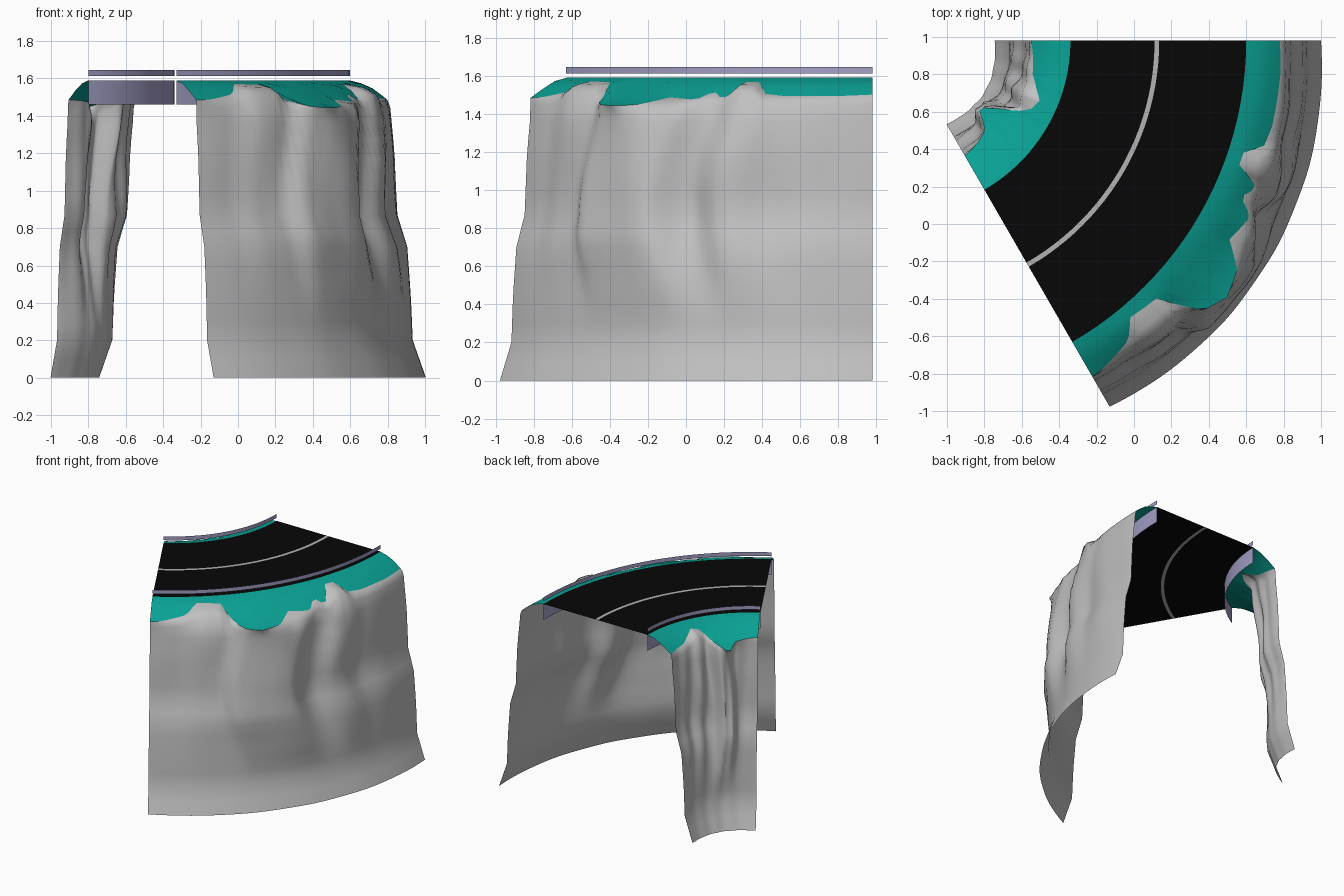
import bpy, bmesh, math

if "Cube" in bpy.data.objects:
    bpy.data.objects.remove(bpy.data.objects["Cube"])

CX, CY = -1.26, 0.98            # centre of the bend
R_IN, R_OUT, Z_ROAD = 0.92, 1.86, 1.59
STEPS = 60                      # one step per degree of the 60 degree bend


def material(name, rgb):
    m = bpy.data.materials.new(name)
    m.diffuse_color = (*rgb, 1)
    m.use_nodes = True
    m.node_tree.nodes["Principled BSDF"].inputs["Base Color"].default_value = m.diffuse_color
    return m


ROCK = material("grey rock", (0.53, 0.53, 0.53))
GRASS = material("teal grass", (0.003, 0.36, 0.30))
ASPHALT = material("black asphalt", (0.002, 0.002, 0.002))
PAINT = material("road paint", (0.45, 0.45, 0.45))
RAIL = material("lavender rail", (0.37, 0.35, 0.57))


def lerp(table, x):
    """Piecewise linear lookup in (x, value) pairs."""
    if x <= table[0][0]:
        return table[0][1]
    for (a, va), (b, vb) in zip(table, table[1:]):
        if x <= b:
            return va + (vb - va) * (x - a) / (b - a)
    return table[-1][1]


def sweep(name, section, mats, mat_rule=lambda j: 0, steps=STEPS, flip=False, angle=45):
    """Sweep section(t) -> [(radius, z), ...] round the bend as an open sheet."""
    bm = bmesh.new()
    rows = []
    for i in range(steps + 1):
        t = 60 * i / steps
        a = -math.radians(t)
        rows.append([bm.verts.new((CX + r * math.cos(a), CY + r * math.sin(a), z))
                     for r, z in section(t)])
    for p, q in zip(rows, rows[1:]):
        for j in range(len(p) - 1):
            loop = [p[j], q[j], q[j + 1], p[j + 1]]
            f = bm.faces.new(loop[::-1] if flip else loop)
            f.material_index = mat_rule(j)
    me = bpy.data.meshes.new(name)
    bm.to_mesh(me)
    bm.free()
    for m in mats:
        me.materials.append(m)
    ob = bpy.data.objects.new(name, me)
    bpy.context.collection.objects.link(ob)
    bpy.context.view_layer.objects.active = ob
    ob.select_set(True)
    bpy.ops.object.shade_smooth_by_angle(angle=math.radians(angle))
    ob.select_set(False)
    return ob


# Road with a painted centre line
sweep("road", lambda t: [(r, Z_ROAD) for r in (R_IN, 1.37, 1.395, R_OUT)],
      [ASPHALT, PAINT], lambda j: 1 if j == 1 else 0, steps=24, flip=True)

# Floating guard rails and road side skirts
for side, r in (("inner", R_IN), ("outer", R_OUT)):
    fl = side == "inner"
    sweep(side + "_guard_rail", lambda t: [(r, 1.613), (r, 1.645)], [RAIL], steps=24, flip=fl)
    sweep(side + "_skirt", lambda t: [(r, 1.46), (r, 1.588)], [RAIL], steps=24, flip=fl)

# Distance of the grass lip from the road edge, by angle
LIP_OUT = [(0, .185), (5, .195), (13, .195), (16, .18), (18, .085), (20.5, .085), (21.5, .20),
           (23, .20), (24.5, .155), (26.5, .25), (31, .21), (34, .33), (38, .375), (41.5, .32),
           (45, .095), (50, .075), (52.5, .165), (58, .21), (60, .22)]
LIP_IN = [(0, .21), (14, .18), (19, .14), (23, .10), (27, .12), (30, .17), (34, .27), (38, .34),
          (41, .345), (46, .255), (52, .23), (60, .21)]
# Bulges of the upper cliff face, by angle
RIB_OUT = [(0, 0), (8, .01), (14, .01), (18, .05), (21, .05), (24, .0), (26.5, .02), (30, .11),
           (34, .12), (38, .12), (42, .10), (44.5, .03), (50, .03), (54, 0), (60, 0)]
RIB_IN = [(0, 0), (14, 0), (22, .01), (30, 0), (35, .09), (41, .09), (46, .02), (60, 0)]
# Grass height by distance from the road, and cliff distance by height
DROP = [(0, 1.59), (.1, 1.565), (.2, 1.49), (.35, 1.445)]
WALL = [(0, .405), (.2, .335), (.45, .325), (.7, .305), (.87, .255), (1.2, .24), (1.43, .215)]
LEVELS = (1.36, 1.27, 1.17, 1.07, .97, .87, .78, .7, .6, .5, .4, .3, .2, .1, 0)


def wall_distance(t, z, rib, belly):
    """Cliff face: base profile, bulging ribs, and gentle lumps."""
    fade = max(0, min(1, (z - .3) / .5))
    ends = math.sin(math.radians(3 * t))
    d = lerp(rib, t + 2 * math.sin(5 * z) * ends)
    lumps = math.sin(.33 * t + 3.2 * z) * math.sin(.19 * t - 6 * z + 1)
    return (lerp(WALL, z) + d * fade + belly * ends * (1 - .6 * fade)
            + .02 * lumps * ends * max(fade, .2))


def bank(side, edge, sign, lip, rib, belly):
    def grass(t):
        s = lerp(lip, t)
        return [(edge + sign * s * k, lerp(DROP, s * k)) for k in (0, .33, .66, 1)]

    def cliff(t):
        s = lerp(lip, t)
        z = lerp(DROP, s)
        top = wall_distance(t, 1.38, rib, belly)
        pts = [(s, z), (s + (top - s) * .45, z - .015), (s + (top - s) * .82, z - .05)]
        pts += [(wall_distance(t, h, rib, belly), h) for h in LEVELS]
        return [(edge + sign * d, h) for d, h in pts]

    sweep(side + "_grass", grass, [GRASS], flip=sign > 0)
    sweep(side + "_cliff", cliff, [ROCK], flip=sign > 0, angle=60)


# Grass verge and rock face on both sides of the road
bank("outer", R_OUT - .005, 1, LIP_OUT, RIB_OUT, .045)
bank("inner", R_IN, -1, LIP_IN, RIB_IN, -.02)
